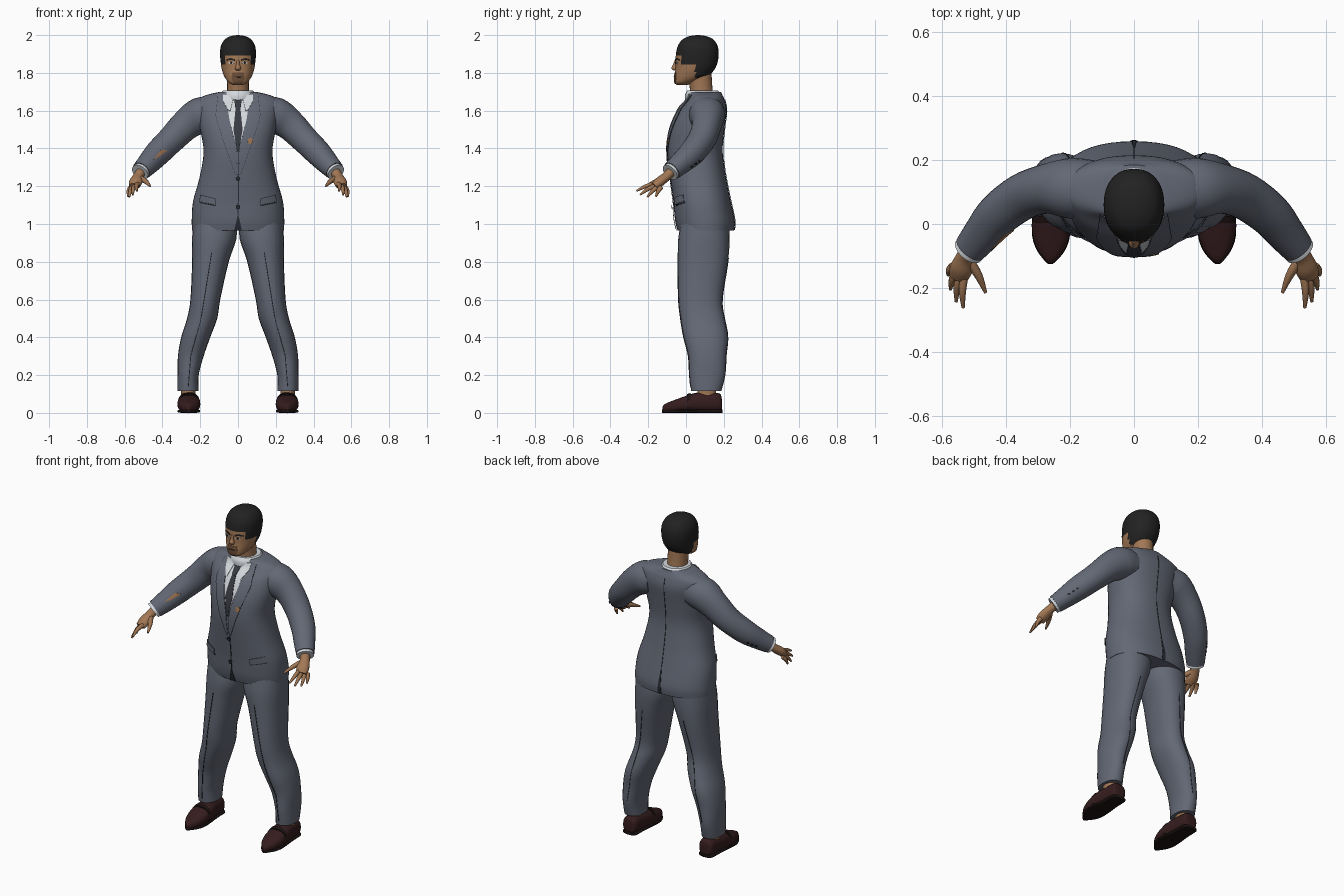
import bpy, bmesh, math
from mathutils import Vector
from mathutils.bvhtree import BVHTree

cube = bpy.data.objects.get("Cube")
if cube:
    bpy.data.objects.remove(cube)


def material(name, r, g, b):
    m = bpy.data.materials.new(name)
    m.use_nodes = True
    m.diffuse_color = (r, g, b, 1)
    node = m.node_tree.nodes["Principled BSDF"]
    node.inputs["Base Color"].default_value = (r, g, b, 1)
    node.inputs["Roughness"].default_value = 0.8
    return m


SUIT = material("suit grey", .125, .139, .178)
SEAM = material("seam dark", .022, .025, .033)
SKIN = material("skin", .36, .185, .09)
SHADE = material("beard shade", .15, .075, .036)
HAIR = material("hair black", .016, .016, .016)
WHITE = material("shirt white", .66, .69, .72)
TIE = material("tie charcoal", .04, .043, .055)
SHOE = material("shoe brown", .036, .012, .013)
SOLE = material("sole black", .012, .006, .006)


def finish(name, bm, mats, rule=None):
    bmesh.ops.recalc_face_normals(bm, faces=bm.faces[:])
    for f in bm.faces:
        f.smooth = True
        if rule:
            f.material_index = rule(f.calc_center_median())
    for e in bm.edges:
        e.smooth = e.calc_face_angle(0) < .8
    mesh = bpy.data.meshes.new(name)
    bm.to_mesh(mesh)
    tree = BVHTree.FromBMesh(bm)
    bm.free()
    for m in mats:
        mesh.materials.append(m)
    obj = bpy.data.objects.new(name, mesh)
    bpy.context.collection.objects.link(obj)
    return tree


def spline(keys, steps):
    # smooth interpolation through rows of numbers
    rows = []
    for i in range(len(keys) - 1):
        a, b = keys[max(i - 1, 0)], keys[i]
        c, d = keys[i + 1], keys[min(i + 2, len(keys) - 1)]
        for k in range(steps):
            t = k / steps
            rows.append([q + .5 * t * (r - p + t * (2 * p - 5 * q + 4 * r - s + t * (3 * (q - r) + s - p)))
                         for p, q, r, s in zip(a, b, c, d)])
    return rows + [list(keys[-1])]


def loft(name, keys, mats, axis="z", side=1, segs=24, steps=4, power=2, rule=None):
    # rows are x, y, z, half width, half depth
    rows = spline(keys, steps)
    centres = [Vector(r[:3]) for r in rows]
    bm, rings = bmesh.new(), []
    for i, row in enumerate(rows):
        u, v = Vector((1, 0, 0)), Vector((0, 1, 0))
        if axis == "y":
            v = Vector((0, 0, 1))
        elif axis == "path":
            t = (centres[min(i + 1, len(rows) - 1)] - centres[max(i - 1, 0)]).normalized()
            u = t.cross(Vector((0, 0, 1))).normalized()
            v = u.cross(t)
        ring = []
        for k in range(segs):
            a = math.tau * k / segs
            c, s = math.cos(a), math.sin(a)
            c = math.copysign(abs(c) ** (2 / power), c)
            s = math.copysign(abs(s) ** (2 / power), s)
            p = centres[i] + u * c * row[3] + v * s * row[4]
            ring.append(bm.verts.new((p.x * side, p.y, p.z)))
        rings.append(ring)
    for p, q in zip(rings, rings[1:]):
        for k in range(segs):
            j = (k + 1) % segs
            bm.faces.new((p[k], p[j], q[j], q[k]))
    bm.faces.new(rings[0])
    bm.faces.new(rings[-1])
    return finish(name, bm, mats, rule)


def along(line, t):
    t *= len(line) - 1
    i = min(int(t), len(line) - 2)
    return Vector(line[i]).lerp(Vector(line[i + 1]), t - i)


def plate(name, left, right, tree, mat, off=.004, face=-1, side=1, n=16, m=5):
    # thin panel between two x-z lines, laid on the surface below
    bm, grid = bmesh.new(), []
    for i in range(n + 1):
        a, b, row = along(left, i / n), along(right, i / n), []
        for j in range(m + 1):
            p = a.lerp(b, j / m)
            start = Vector((p.x * side, face, p.y))
            hit = tree.ray_cast(start, Vector((0, -face, 0)))[0]
            hit = hit or tree.find_nearest(Vector((p.x * side, face * .1, p.y)))[0]
            row.append(bm.verts.new(hit + Vector((0, face * off, 0))))
        grid.append(row)
    for p, q in zip(grid, grid[1:]):
        for j in range(m):
            bm.faces.new((p[j], p[j + 1], q[j + 1], q[j]))
    bmesh.ops.recalc_face_normals(bm, faces=bm.faces[:])
    bmesh.ops.solidify(bm, geom=bm.faces[:], thickness=.003)
    finish(name, bm, [mat])


def seam(name, line, tree, width=.005, **kw):
    w = width / 2
    plate(name, [(x - w, z) for x, z in line], [(x + w, z) for x, z in line], tree, SEAM, m=1, **kw)


def spot(name, x, z, rx, rz, tree, mat, **kw):
    arc = [math.pi * k / 8 for k in range(9)]
    plate(name, [(x - rx * math.sin(a), z + rz * math.cos(a)) for a in arc],
          [(x + rx * math.sin(a), z + rz * math.cos(a)) for a in arc], tree, mat, **kw)


# Jacket body
jacket = loft("jacket_body", [
    (0, .105, .965, .243, .15), (0, .1, 1.02, .245, .158), (0, .085, 1.12, .238, .152),
    (0, .065, 1.24, .205, .148), (0, .048, 1.38, .182, .146), (0, .06, 1.5, .2, .143),
    (0, .087, 1.6, .215, .128), (0, .105, 1.655, .215, .1), (0, .105, 1.682, .17, .088),
    (0, .1, 1.7, .095, .085)], [SUIT], segs=48, power=2.3)

# Shirt front, tie and collar
plate("shirt_front", [(-.065, 1.68), (-.045, 1.55), (-.002, 1.39)],
      [(.065, 1.68), (.045, 1.55), (.002, 1.39)], jacket, WHITE)
plate("tie_knot", [(-.02, 1.66), (-.013, 1.615)], [(.02, 1.66), (.013, 1.615)], jacket, TIE, off=.012)
plate("tie_blade", [(-.012, 1.62), (-.024, 1.5), (-.005, 1.385)],
      [(.012, 1.62), (.024, 1.5), (.005, 1.385)], jacket, TIE, off=.008)
loft("shirt_collar", [(0, .09, 1.655, .095, .096), (0, .09, 1.685, .093, .095),
                      (0, .088, 1.708, .077, .08)], [WHITE], segs=32)

# Jacket front and back details
for y, name in ((1.24, "upper_button"), (1.09, "lower_button")):
    spot(name, 0, y, .012, .012, jacket, SEAM, off=.009)
seam("front_closure", [(.004, 1.38), (.004, 1.24), (0, 1.05)], jacket)
plate("front_opening", [(0, 1.05), (-.02, .967)], [(.002, 1.05), (.02, .967)], jacket, SEAM)
seam("back_seam", [(0, 1.66), (0, 1.13)], jacket, width=.002, face=1)
plate("back_vent", [(0, 1.13), (-.012, .967)], [(.002, 1.13), (.012, .967)], jacket, SEAM, face=1)
spot("chest_patch", .065, 1.44, .014, .016, jacket, SKIN, off=.009)

# Neck and head with hair coloured by hairline
loft("neck", [(0, .085, 1.64, .062, .065), (0, .08, 1.72, .057, .06), (0, .07, 1.8, .06, .065)], [SKIN])


def hairline(p):
    if p.y < -.025:
        low = 1.893
    elif p.y < .05:
        low = 1.845
    else:
        low = 1.775
    return 1 if p.z > low else 0


head = loft("head", [
    (0, -.02, 1.735, .026, .028), (0, -.01, 1.75, .05, .05), (0, .027, 1.78, .072, .088),
    (0, .048, 1.82, .086, .104), (0, .056, 1.86, .092, .112), (0, .06, 1.9, .095, .113),
    (0, .062, 1.94, .091, .106), (0, .063, 1.975, .072, .084), (0, .063, 1.994, .04, .046),
    (0, .063, 2.0, .006, .006)], [SKIN, HAIR], segs=48, steps=5, power=2.2, rule=hairline)
loft("nose", [(0, -.05, 1.868, .007, .01), (0, -.056, 1.845, .009, .013),
              (0, -.06, 1.824, .016, .018), (0, -.054, 1.812, .01, .01)], [SKIN], segs=14)
plate("goatee", [(-.03, 1.802), (-.036, 1.77), (-.02, 1.742)],
      [(.03, 1.802), (.036, 1.77), (.02, 1.742)], head, SHADE, off=.003)
plate("mouth", [(-.022, 1.782), (-.022, 1.777)], [(.022, 1.782), (.022, 1.777)], head, HAIR, off=.005)

for side, tag in ((1, "left"), (-1, "right")):
    # Face
    plate(tag + "_brow", [(.016, 1.872), (.04, 1.879), (.064, 1.87)],
          [(.016, 1.863), (.04, 1.87), (.064, 1.865)], head, HAIR, side=side)
    spot(tag + "_eye", .036, 1.853, .014, .006, head, WHITE, side=side)
    spot(tag + "_pupil", .036, 1.853, .007, .006, head, HAIR, side=side, off=.006)

    # Lapels, collar wings and pockets
    edge = [(.105, 1.685), (.118, 1.57), (.07, 1.42), (.012, 1.26)]
    plate(tag + "_lapel", [(.068, 1.685), (.05, 1.57), (.01, 1.4), (.004, 1.26)], edge,
          jacket, SUIT, off=.007, side=side)
    seam(tag + "_lapel_edge", edge, jacket, width=.003, side=side, off=.006)
    plate(tag + "_collar_wing", [(.008, 1.678), (.028, 1.655), (.04, 1.6)],
          [(.08, 1.69), (.078, 1.65), (.05, 1.6)], jacket, WHITE, off=.012, side=side)
    plate(tag + "_pocket_flap", [(.12, 1.135), (.2, 1.155)], [(.12, 1.1), (.205, 1.118)],
          jacket, SUIT, off=.01, side=side)
    plate(tag + "_pocket_seam", [(.12, 1.099), (.205, 1.117)], [(.12, 1.094), (.205, 1.111)],
          jacket, SEAM, side=side, m=1)

    # Sleeve, cuff and hand
    sleeve = loft(tag + "_sleeve", [
        (.13, .11, 1.585, .09, .085), (.2, .112, 1.575, .095, .095), (.275, .11, 1.525, .078, .083),
        (.35, .085, 1.45, .073, .073), (.425, .03, 1.375, .068, .068), (.475, -.03, 1.32, .06, .058),
        (.512, -.075, 1.282, .052, .05)], [SUIT], axis="path", side=side, power=2.1)
    loft(tag + "_cuff", [(.505, -.068, 1.288, .047, .045), (.519, -.085, 1.273, .05, .047)],
         [WHITE], axis="path", side=side)
    for k in range(3):
        spot(f"{tag}_cuff_button_{k + 1}", .5 - .014 * k, 1.305 + .014 * k, .006, .006,
             sleeve, SEAM, face=1, side=side, n=6, m=3)
    loft(tag + "_palm", [(.512, -.078, 1.278, .027, .027), (.53, -.105, 1.25, .028, .024),
                         (.541, -.14, 1.223, .036, .026), (.549, -.167, 1.2, .03, .02)],
         [SKIN], axis="path", side=side)
    tips = {"index": (.535, -.262, 1.175), "middle": (.557, -.243, 1.155),
            "ring": (.575, -.205, 1.143), "little": (.582, -.16, 1.145)}
    for k, (finger, tip) in enumerate(tips.items()):
        root = Vector((.532 + .012 * k, -.165 + .011 * k, 1.212 - .006 * k))
        mid = root.lerp(Vector(tip), .5) + Vector((.004, 0, .006))
        loft(f"{tag}_{finger}_finger", [(*root, .013, .013), (*mid, .011, .011), (*tip, .005, .005)],
             [SKIN], axis="path", side=side, segs=10)
    loft(tag + "_thumb", [(.52, -.11, 1.245, .016, .016), (.488, -.16, 1.225, .013, .013),
                          (.465, -.215, 1.2, .005, .005)], [SKIN], axis="path", side=side, segs=10)
    if side < 0:
        plate("sleeve_patch", [(.375, 1.39), (.405, 1.395), (.445, 1.345)],
              [(.38, 1.382), (.42, 1.355), (.445, 1.342)], sleeve, SKIN, side=side)

    # Trouser leg with crease
    leg = loft(tag + "_trouser_leg", [
        (.122, .1, 1.02, .115, .125), (.126, .095, .92, .117, .136), (.146, .09, .8, .097, .132),
        (.173, .076, .6, .079, .116), (.19, .088, .5, .08, .117), (.224, .105, .4, .077, .117),
        (.25, .113, .3, .068, .1), (.264, .113, .2, .056, .095), (.264, .107, .115, .056, .08)],
        [SUIT], side=side, power=2.2)
    seam(tag + "_front_crease", [(.14, .85), (.18, .6), (.2, .48), (.25, .3), (.262, .14)],
         leg, width=.004, side=side, off=.003)
    seam(tag + "_back_crease", [(.14, .82), (.18, .6), (.22, .4), (.255, .22)],
         leg, width=.002, side=side, face=1, off=.003)

    # Ankle, shoe and sole
    loft(tag + "_ankle", [(.262, .11, .06, .038, .05), (.264, .11, .15, .038, .05)], [SKIN], side=side)
    loft(tag + "_shoe", [
        (.26, .19, .045, .025, .025), (.26, .178, .054, .044, .048), (.26, .11, .056, .05, .053),
        (.26, .045, .054, .057, .051), (.26, -.02, .043, .06, .04), (.26, -.075, .033, .046, .03),
        (.261, -.11, .026, .022, .022), (.262, -.124, .022, .006, .012)],
        [SHOE], axis="y", side=side, power=2.5)
    loft(tag + "_sole", [
        (.26, .192, .009, .026, .009), (.26, .178, .009, .046, .009), (.26, .1, .009, .05, .009),
        (.26, -.02, .009, .06, .009), (.26, -.075, .009, .048, .009), (.261, -.112, .009, .022, .009),
        (.262, -.126, .009, .006, .009)], [SOLE], axis="y", side=side, power=4)
    loft(tag + "_shoe_strap", [(.26, .025, .052, .058, .054), (.26, .005, .049, .06, .05)],
         [SOLE], axis="y", side=side, power=2.5)
